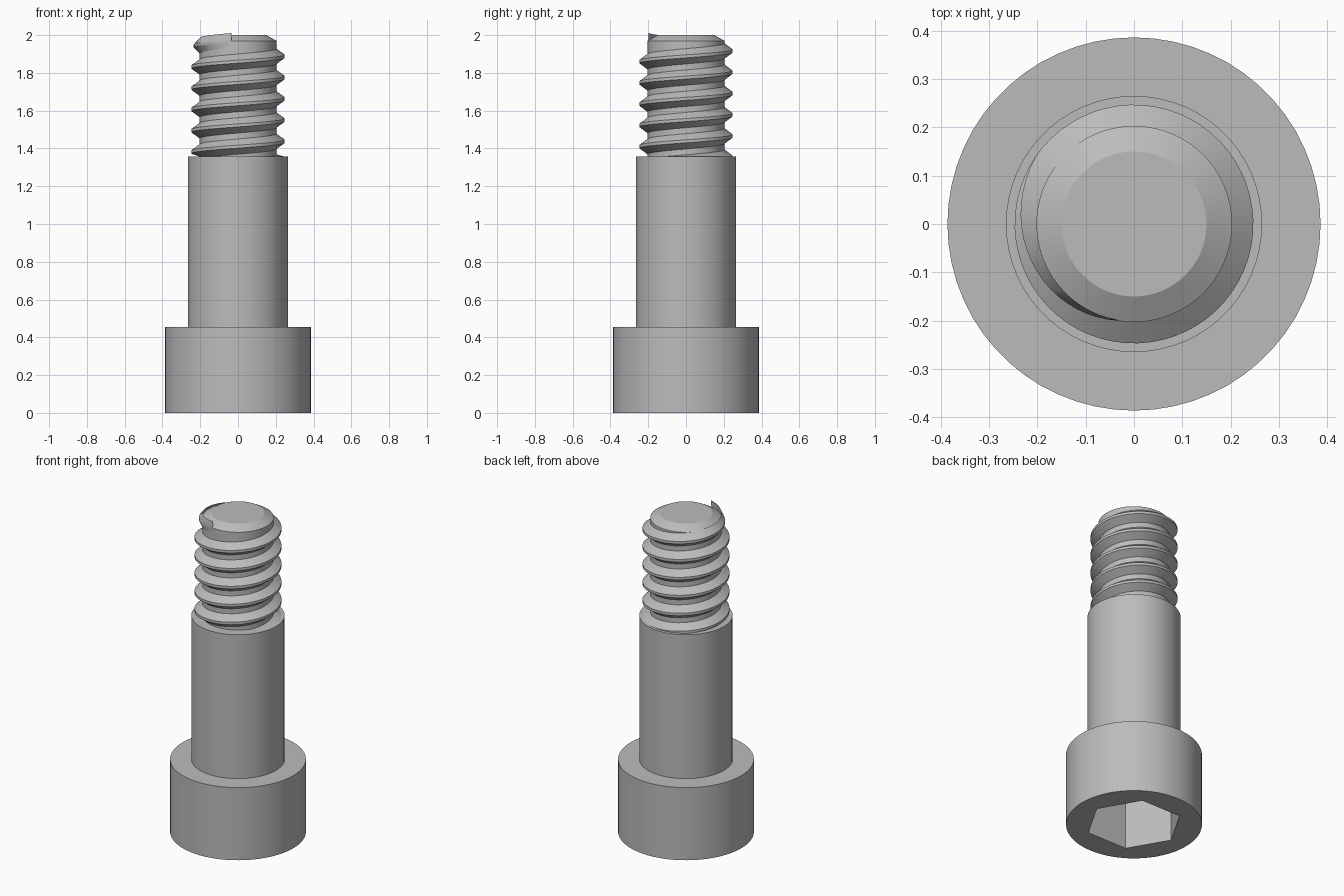
import bpy, bmesh, math

if "Cube" in bpy.data.objects:
    bpy.data.objects.remove(bpy.data.objects["Cube"])

SEG = 60                      # sides of the round parts
HEAD_R, HEAD_Z = 0.386, 0.455
SHOULDER_R, SHOULDER_Z = 0.265, 1.357
CORE_R, THREAD_R = 0.203, 0.247
PITCH = 0.1125
HEX_R, HEX_DEPTH = 0.275, 0.31

steel = bpy.data.materials.new("steel grey")
steel.diffuse_color = (0.5, 0.5, 0.5, 1)
steel.use_nodes = True
steel.node_tree.nodes["Principled BSDF"].inputs["Base Color"].default_value = steel.diffuse_color


def ring(bm, r, z, n=SEG):
    return [bm.verts.new((r * math.cos(2 * math.pi * i / n),
                          r * math.sin(2 * math.pi * i / n), z)) for i in range(n)]


def join(bm, a, b):
    n = len(a)
    for i in range(n):
        j = (i + 1) % n
        bm.faces.new((a[i], a[j], b[j], b[i]))


def lathe(bm, profile):
    rings = [ring(bm, r, z) for r, z in profile]
    for a, b in zip(rings, rings[1:]):
        join(bm, a, b)
    return rings


def finish(bm, name):
    mesh = bpy.data.meshes.new(name)
    bm.to_mesh(mesh)
    bm.free()
    mesh.materials.append(steel)
    obj = bpy.data.objects.new(name, mesh)
    bpy.context.collection.objects.link(obj)
    bpy.ops.object.select_all(action='DESELECT')
    obj.select_set(True)
    bpy.context.view_layer.objects.active = obj
    bpy.ops.object.shade_smooth_by_angle(angle=math.radians(25))


# cylindrical head with a hexagonal socket in its underside
bm = bmesh.new()
rim = lathe(bm, [(HEAD_R, 0), (HEAD_R, HEAD_Z), (SHOULDER_R, HEAD_Z)])[0]
mouth = ring(bm, HEX_R, 0, 6)
floor = ring(bm, HEX_R, HEX_DEPTH, 6)
step = SEG // 6
for k in range(6):
    arc = [rim[(k * step + i) % SEG] for i in range(step + 1)]
    bm.faces.new([mouth[k], mouth[(k + 1) % 6]] + arc[::-1])
join(bm, floor, mouth)
bm.faces.new(floor[::-1])
finish(bm, "head")

# smooth shoulder with its top ledge
bm = bmesh.new()
lathe(bm, [(SHOULDER_R, HEAD_Z), (SHOULDER_R, SHOULDER_Z), (CORE_R, SHOULDER_Z)])
finish(bm, "shoulder")

# thread core with chamfered tip
bm = bmesh.new()
tip = lathe(bm, [(CORE_R, SHOULDER_Z), (CORE_R, 1.97), (0.15, 2.0)])[-1]
bm.faces.new(tip)
finish(bm, "thread_core")

# right-handed helical ridge, fading into the core at its upper end
bm = bmesh.new()
END = math.radians(260)       # where the ridge runs out
FADE = math.radians(115)      # length of the run-out
TURNS = 5.8
Z_AT_PI = 1.944               # crest height on the -x side of the last turn
count = int(TURNS * SEG)
previous = None
for i in range(count + 1):
    a = END - (count - i) * 2 * math.pi / SEG
    z = Z_AT_PI + PITCH * (a - math.pi) / (2 * math.pi)
    fade = min(1, (END - a) / FADE)
    r = CORE_R + (THREAD_R - CORE_R) * fade
    section = []
    for rad, dz in ((CORE_R - 0.002, -0.042), (r, -0.008), (r, 0.008), (CORE_R - 0.002, 0.042)):
        h = max(z + dz, SHOULDER_Z)
        section.append(bm.verts.new((rad * math.cos(a), rad * math.sin(a), h)))
    if previous:
        for j in range(3):
            bm.faces.new((previous[j], section[j], section[j + 1], previous[j + 1]))
    previous = section
bmesh.ops.dissolve_degenerate(bm, dist=1e-5, edges=bm.edges)
finish(bm, "thread")
